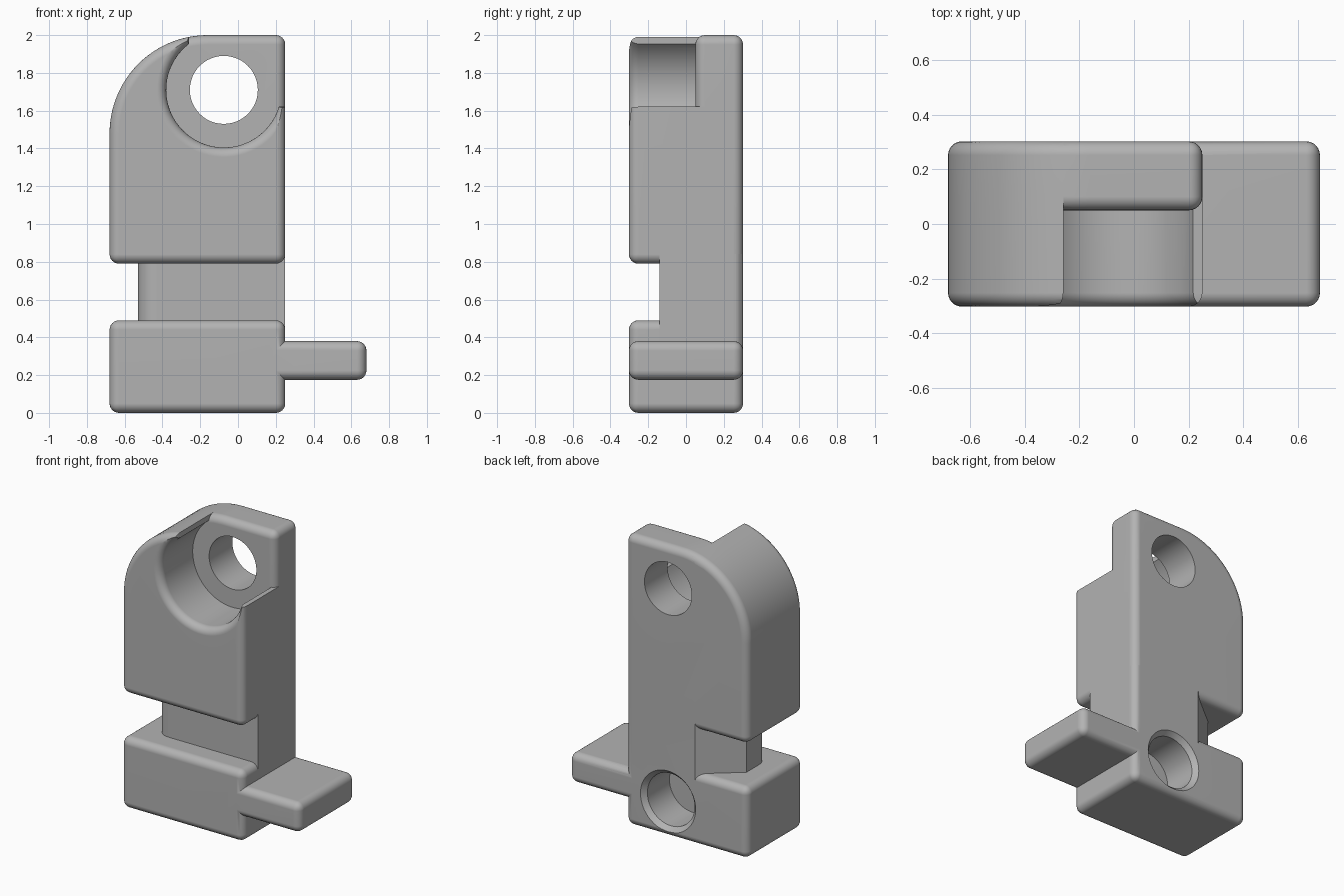
import bpy, bmesh
from math import sin, cos, pi, radians

if "Cube" in bpy.data.objects:
    bpy.data.objects.remove(bpy.data.objects["Cube"], do_unlink=True)

grey = bpy.data.materials.new("plain grey")
grey.use_nodes = True
grey.diffuse_color = (0.45, 0.45, 0.45, 1)
grey.node_tree.nodes["Principled BSDF"].inputs["Base Color"].default_value = grey.diffuse_color

LEFT, RIGHT, DEPTH, TOP = -0.68, 0.25, 0.302, 2.0
SLOT_LOW, SLOT_HIGH = 0.49, 0.79
FILLET = 0.05
HOLE_X, HOLE_Z = -0.075, 1.71


def arc(cx, cy, r, start, end, n=12):
    steps = [radians(start + (end - start) * i / n) for i in range(n + 1)]
    return [(cx + r * cos(a), cy + r * sin(a)) for a in steps]


def loft(name, sections, fillet=0):
    """Skin equal outlines into a closed solid, optionally rounding its sharp edges."""
    bm = bmesh.new()
    rings = [[bm.verts.new(p) for p in s] for s in sections]
    for a, b in zip(rings, rings[1:]):
        for i in range(len(a)):
            j = (i + 1) % len(a)
            bm.faces.new((a[i], a[j], b[j], b[i]))
    bm.faces.new(rings[0])
    bm.faces.new(rings[-1])
    bmesh.ops.recalc_face_normals(bm, faces=bm.faces)
    if fillet:
        sharp = [e for e in bm.edges if e.calc_face_angle() > radians(40)]
        bmesh.ops.bevel(bm, geom=sharp, offset=fillet, segments=6,
                        profile=0.5, affect='EDGES')
    mesh = bpy.data.meshes.new(name)
    bm.to_mesh(mesh)
    bm.free()
    mesh.materials.append(grey)
    obj = bpy.data.objects.new(name, mesh)
    bpy.context.collection.objects.link(obj)
    return obj


def along_y(outline, y):
    return [(x, y, z) for x, z in outline]


def along_z(outline, z):
    return [(x, y, z) for x, y in outline]


def rectangle(x0, x1, z0, z1):
    return [(x0, z0), (x1, z0), (x1, z1), (x0, z1)]


def combine(target, tool, operation):
    mod = target.modifiers.new("combine", 'BOOLEAN')
    mod.operation, mod.solver, mod.object = operation, 'EXACT', tool
    bpy.context.view_layer.objects.active = target
    bpy.ops.object.modifier_apply(modifier=mod.name)
    bpy.data.objects.remove(tool, do_unlink=True)


def bore(name, x, z, profile):
    return loft(name, [along_y(arc(x, z, r, 0, 352.5, 47), y) for y, r in profile])


# Upper block with one large rounded shoulder
shoulder = [(LEFT, SLOT_HIGH), (RIGHT, SLOT_HIGH), (RIGHT, TOP)]
shoulder += arc(LEFT + 0.52, TOP - 0.52, 0.52, 90, 180, 24)
body = loft("latch_body", [along_y(shoulder, y) for y in (-DEPTH, DEPTH)], FILLET)


# Open round pocket with a rolled front lip
def pocket(grow):
    rim = arc(HOLE_X, HOLE_Z, 0.305 + grow, 127, 343, 40)
    return rim + [(0.5, rim[-1][1]), (0.5, 2.2), (rim[0][0], 2.2)]


lip = [(-DEPTH + FILLET * (1 - cos(a)), FILLET * (1 - sin(a)))
       for a in [i * pi / 12 for i in range(7)]]
sections = [along_y(pocket(FILLET), -0.5)]
sections += [along_y(pocket(g), y) for y, g in lip]
sections.append(along_y(pocket(0), 0.5))
combine(body, loft("pocket_cutter", sections), 'DIFFERENCE')

# Rear plate behind the pocket
plate = loft("rear_plate", [along_y(shoulder, y) for y in (0.05, DEPTH)], FILLET)
combine(body, plate, 'UNION')

# Narrow neck across the slot
neck_outline = [(RIGHT, -0.14)] + arc(RIGHT - FILLET, DEPTH - FILLET, FILLET, 0, 90, 6)
neck_outline += [(-0.28, DEPTH), (-0.53, 0.1)] + arc(-0.43, -0.04, 0.1, 180, 270, 8)
neck = loft("neck", [along_z(neck_outline, z) for z in (0.3, 1.0)])
combine(body, neck, 'UNION')

# Lower block and side tab
base = rectangle(LEFT, RIGHT, 0, SLOT_LOW)
combine(body, loft("base", [along_y(base, y) for y in (-DEPTH, DEPTH)], FILLET), 'UNION')
tab = rectangle(0.1, 0.68, 0.175, 0.38)
combine(body, loft("tab", [along_y(tab, y) for y in (-DEPTH, DEPTH)], FILLET), 'UNION')

# Through hole above, chamfered blind hole below
combine(body, bore("through_hole", HOLE_X, HOLE_Z, [(-0.1, 0.18), (0.5, 0.18)]), 'DIFFERENCE')
blind = [(0.03, 0.18), (0.27, 0.18), (DEPTH, 0.21), (0.4, 0.21)]
combine(body, bore("blind_hole", HOLE_X, 0.245, blind), 'DIFFERENCE')

# Smooth fillets, flat faces
bpy.ops.object.select_all(action='DESELECT')
body.select_set(True)
bpy.context.view_layer.objects.active = body
bpy.ops.object.shade_smooth_by_angle(angle=radians(30))
weighted = body.modifiers.new("flat_faces", 'WEIGHTED_NORMAL')
weighted.keep_sharp = True
